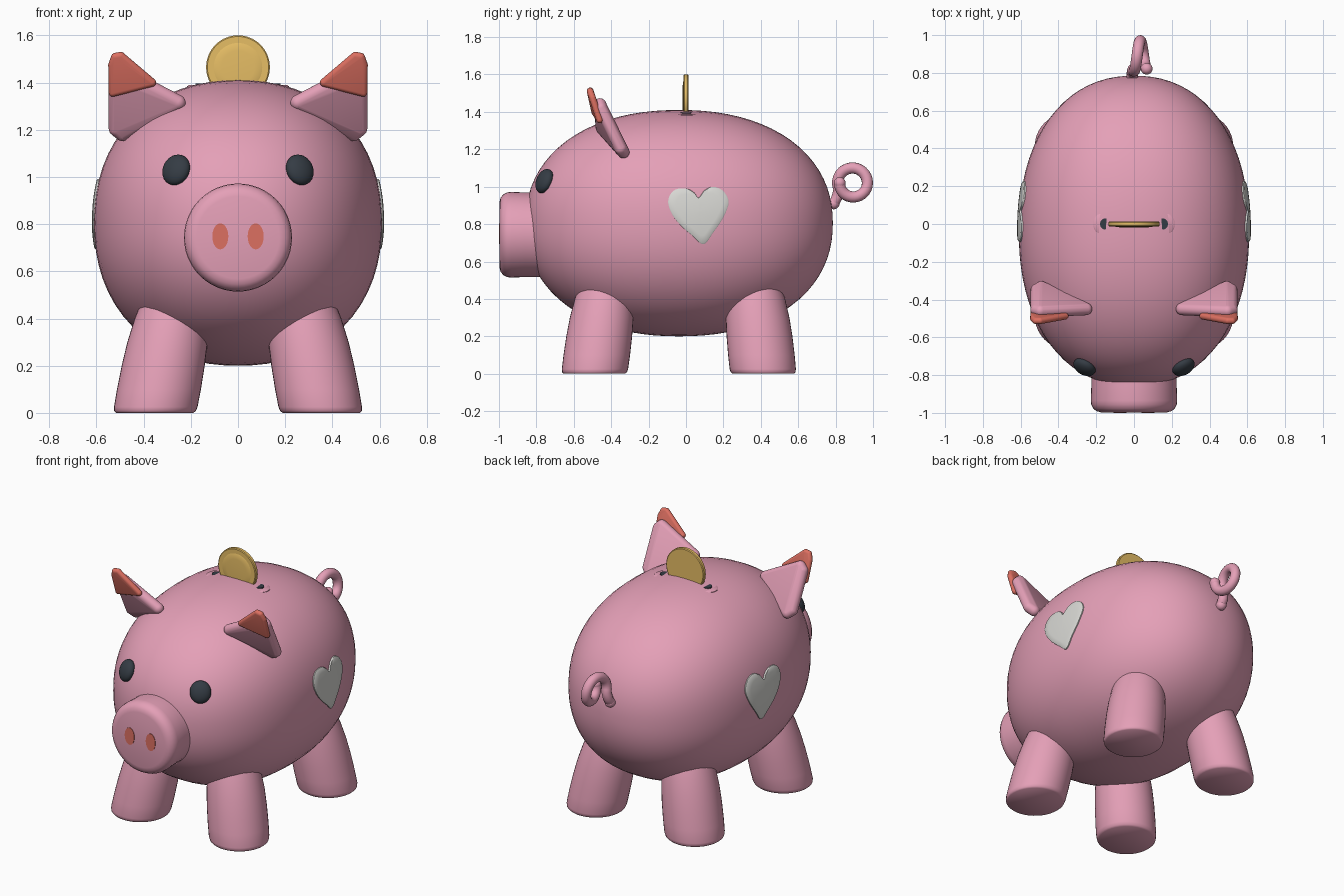
import bpy, bmesh, math
from mathutils import Vector

if "Cube" in bpy.data.objects:
    bpy.data.objects.remove(bpy.data.objects["Cube"])

def material(name, rgb):
    m = bpy.data.materials.new(name)
    m.diffuse_color = (*rgb, 1)
    m.use_nodes = True
    m.node_tree.nodes["Principled BSDF"].inputs["Base Color"].default_value = m.diffuse_color
    return m

PINK = material("pink", (0.78, 0.35, 0.475))
CORAL = material("coral", (0.72, 0.16, 0.12))
DARK = material("dark grey", (0.035, 0.045, 0.058))
GREY = material("light grey", (0.68, 0.68, 0.65))
GOLD = material("gold", (0.79, 0.51, 0.13))

def finish(name, bm, mat, angle=50):
    bmesh.ops.recalc_face_normals(bm, faces=bm.faces)
    me = bpy.data.meshes.new(name)
    bm.to_mesh(me)
    bm.free()
    me.materials.append(mat)
    ob = bpy.data.objects.new(name, me)
    bpy.context.collection.objects.link(ob)
    bpy.ops.object.select_all(action='DESELECT')
    bpy.context.view_layer.objects.active = ob
    ob.select_set(True)
    bpy.ops.object.shade_smooth_by_angle(angle=math.radians(angle))
    return ob

def loft(name, rings, mat, angle=50):
    """Skin closed rings of points and cap both ends."""
    bm = bmesh.new()
    loops = [[bm.verts.new(p) for p in ring] for ring in rings]
    n = len(loops[0])
    for a, b in zip(loops, loops[1:]):
        for i in range(n):
            j = (i + 1) % n
            bm.faces.new((a[i], a[j], b[j], b[i]))
    bm.faces.new(loops[0])
    bm.faces.new(loops[-1])
    return finish(name, bm, mat, angle)

def ring_z(cx, cy, z, r, n=40):
    return [(cx + r * math.cos(t), cy + r * math.sin(t), z)
            for t in (math.tau * i / n for i in range(n))]

def ring_y(cx, y, cz, rx, rz, n=48):
    return [(cx + rx * math.cos(t), y, cz + rz * math.sin(t))
            for t in (math.tau * i / n for i in range(n))]

# Body: slightly squared-off ellipsoid
RX, RY, RZ, CY, CZ, P = 0.61, 0.822, 0.605, -0.037, 0.805, 2.2
bm = bmesh.new()
bmesh.ops.create_uvsphere(bm, u_segments=64, v_segments=40, radius=1)
for v in bm.verts:
    x, y, z = v.co / sum(abs(c) ** P for c in v.co) ** (1 / P)
    v.co = (x * RX, CY + z * RY, CZ + y * RZ)
finish("body", bm, PINK)

def body_x(y, z):
    return RX * max(0, 1 - abs((y - CY) / RY) ** P - abs((z - CZ) / RZ) ** P) ** (1 / P)

# Snout and nostrils
SNOUT = [(0.226, -0.70), (0.226, -0.86), (0.229, -0.935), (0.226, -0.957),
         (0.215, -0.978), (0.198, -0.991), (0.175, -0.997)]
loft("snout", [ring_y(0, y, 0.743, r, r) for r, y in SNOUT], PINK)
for s, side in ((-1, "left"), (1, "right")):
    loft(side + "_nostril", [ring_y(s * 0.075, y, 0.748, 0.034, 0.055, 32)
                             for y in (-0.994, -1.0)], CORAL)

# Legs: tapered, splaying outwards towards the floor
LEG = [(0.0, 0.164), (0.008, 0.173), (0.025, 0.177), (0.1, 0.178), (0.2, 0.176),
       (0.3, 0.170), (0.4, 0.157), (0.5, 0.135), (0.54, 0.12)]
for s, side in ((-1, "left"), (1, "right")):
    for end, y0, lean in (("front", -0.49, 0.13), ("back", 0.413, -0.1)):
        loft(f"{end}_{side}_leg",
             [ring_z(s * (0.353 - 0.18 * z), y0 + lean * z, z, r) for z, r in LEG], PINK)

# Eyes: flattened balls turned to follow the face
for s, side in ((-1, "left"), (1, "right")):
    bm = bmesh.new()
    bmesh.ops.create_uvsphere(bm, u_segments=32, v_segments=20, radius=1)
    normal = Vector((s * 0.45, -0.8, 0.36)).normalized()
    rot = normal.to_track_quat('Z', 'Y')
    for v in bm.verts:
        v.co = rot @ Vector((v.co.x * 0.063, v.co.y * 0.068, v.co.z * 0.037)) \
            + Vector((s * 0.262, -0.757, 1.03))
    finish(side + "_eye", bm, DARK)

# Ears: rounded triangular slabs with a coral inner piece in front
def rounded_slab(name, corners, s, r, mat):
    bm = bmesh.new()
    for x, y, z in corners:
        verts = bmesh.ops.create_icosphere(bm, subdivisions=3, radius=r)["verts"]
        bmesh.ops.translate(bm, verts=verts, vec=(s * x, y, z))
    hull = bmesh.ops.convex_hull(bm, input=bm.verts)
    inside = {g for g in hull["geom_interior"] + hull["geom_unused"]
              if isinstance(g, bmesh.types.BMVert)}
    bmesh.ops.delete(bm, geom=list(inside), context='VERTS')
    finish(name, bm, mat)

EAR = [(0.255, -0.45, 1.315), (0.49, -0.335, 1.185), (0.515, -0.35, 1.205),
       (0.515, -0.455, 1.42), (0.495, -0.46, 1.44)]
INNER = [(0.365, -0.488, 1.40), (0.53, -0.462, 1.358), (0.532, -0.50, 1.475),
         (0.52, -0.512, 1.508), (0.497, -0.512, 1.512)]
for s, side in ((-1, "left"), (1, "right")):
    rounded_slab(side + "_ear", EAR, s, 0.033, PINK)
    rounded_slab(side + "_inner_ear", INNER, s, 0.018, CORAL)

# Hearts: thin plates following the body's sides
HEART = [(0.094, 0.693), (0.035, 0.738), (-0.024, 0.789), (-0.073, 0.85), (-0.095, 0.91),
         (-0.085, 0.957), (-0.05, 0.987), (0.008, 0.988), (0.045, 0.967), (0.068, 0.942),
         (0.10, 0.981), (0.147, 0.999), (0.20, 0.976), (0.228, 0.917), (0.20, 0.837),
         (0.147, 0.757)]

def smooth_loop(pts, steps=5):
    """Catmull-Rom curve through a closed loop of points."""
    out, n = [], len(pts)
    for i in range(n):
        a, b, c, d = (Vector(pts[(i + k) % n]) for k in (-1, 0, 1, 2))
        for j in range(steps):
            t = j / steps
            out.append(0.5 * (2 * b + (c - a) * t + (2 * a - 5 * b + 4 * c - d) * t * t
                              + (3 * b - a - 3 * c + d) * t ** 3))
    return out

outline, middle = smooth_loop(HEART), Vector((0.073, 0.87))
for s, side in ((-1, "left"), (1, "right")):
    rings = []
    for k, lift in ((1, -0.01), (1, 0.006), (0.97, 0.009), (0.75, 0.009),
                    (0.5, 0.009), (0.25, 0.009), (0.02, 0.009)):
        pts = [middle + (p - middle) * k for p in outline]
        rings.append([(s * (body_x(y, z) + lift), y, z) for y, z in pts])
    loft(side + "_heart", rings, GREY, 40)

# Coin slot: rim and dark opening, showing past the crown of the back
def stadium(half, r, z, n=32):
    pts = []
    for i in range(n):
        t = math.tau * (i + 0.5) / n
        pts.append((math.copysign(half, math.cos(t)) + r * math.cos(t), r * math.sin(t), z))
    return pts

loft("slot_rim", [stadium(0.150, 0.066, 1.33), stadium(0.150, 0.066, 1.384),
                  stadium(0.150, 0.060, 1.389)], PINK)
loft("slot_opening", [stadium(0.150, 0.03, 1.34), stadium(0.150, 0.03, 1.3965)], DARK)

# Coin with a softly raised centre on its front
COIN = [(0.130, 0.013), (0.135, 0.009), (0.135, -0.009), (0.130, -0.013)]
loft("coin", [ring_y(0, y, 1.465, r, r, 64) for r, y in COIN], GOLD, 30)
loft("coin_face", [ring_y(0, y, 1.465, r, r) for r, y in
                   ((0.108, -0.011), (0.095, -0.016), (0.07, -0.018))], GOLD, 40)

# Tail: a curl of tube with a ball end
path = [(-0.01, 0.74, 0.90), (-0.01, 0.79, 0.91), (-0.008, 0.808, 0.945)]
for i in range(33):
    f = i / 32
    t = math.radians(205 - 385 * f)
    r = 0.08 - 0.012 * max(0, f - 0.6) / 0.4
    path.append((-0.005 + 0.072 * f, 0.89 + r * math.cos(t), 1.02 + r * math.sin(t)))
cu = bpy.data.curves.new("tail", 'CURVE')
cu.dimensions = '3D'
cu.bevel_depth = 0.03
cu.bevel_resolution = 5
cu.use_fill_caps = True
sp = cu.splines.new('POLY')
sp.points.add(len(path) - 1)
for p, co in zip(sp.points, path):
    p.co = (*co, 1)
cu.materials.append(PINK)
tail = bpy.data.objects.new("tail", cu)
bpy.context.collection.objects.link(tail)
bpy.ops.object.select_all(action='DESELECT')
bpy.context.view_layer.objects.active = tail
tail.select_set(True)
bpy.ops.object.convert(target='MESH')
bpy.ops.object.shade_smooth_by_angle(angle=math.radians(50))
for name, co in (("tail_tip", path[-1]), ("tail_base", path[1])):
    bm = bmesh.new()
    bmesh.ops.create_uvsphere(bm, u_segments=24, v_segments=16, radius=0.031)
    bmesh.ops.translate(bm, verts=bm.verts, vec=co)
    finish(name, bm, PINK)
